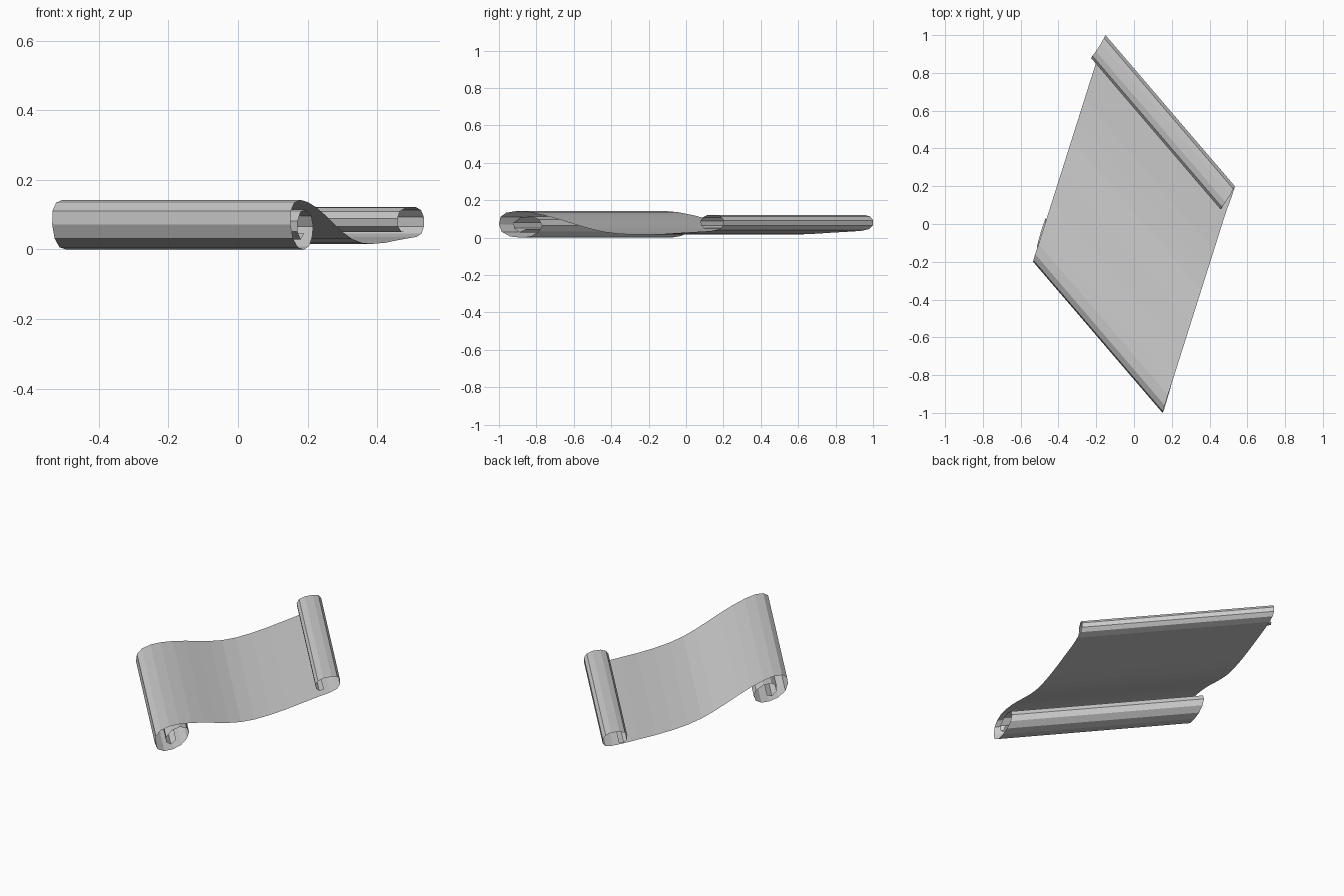
import bpy, bmesh
from math import cos, sin, radians
from mathutils import Vector

AXIS = Vector((-0.685, 0.80, 0.0))      # direction and length of both rolls


def edge_x(y):
    # skewed side edge of the sheet
    return 0.15 + (y + 1) * 0.317


# right-hand edge of the sheet, from inside the lower roll to inside the upper roll
edge = [Vector(p) for p in (
    # lower roll: inner curl, winding outwards
    (0.190, -0.855, 0.050), (0.180, -0.890, 0.032), (0.171, -0.920, 0.055),
    (0.171, -0.922, 0.085), (0.180, -0.885, 0.112), (0.195, -0.830, 0.118),
    (0.211, -0.785, 0.100), (0.216, -0.770, 0.070), (0.213, -0.785, 0.038),
    (0.204, -0.825, 0.013), (0.190, -0.880, 0.004), (0.172, -0.940, 0.010),
    (0.158, -0.985, 0.035), (0.151, -1.000, 0.075), (0.152, -0.992, 0.115),
    (0.162, -0.960, 0.138), (0.180, -0.905, 0.146))]

# open sheet: falls from the lower roll, then runs nearly flat
edge += [Vector((edge_x(y), y, z)) for y, z in (
    (-0.84, 0.140), (-0.76, 0.124), (-0.68, 0.102), (-0.60, 0.077),
    (-0.52, 0.053), (-0.44, 0.034), (-0.35, 0.023), (-0.25, 0.020),
    (-0.14, 0.023), (-0.03, 0.030), (0.07, 0.036))]

# upper roll
edge += [Vector(p) for p in (
    (0.514, 0.135, 0.040), (0.528, 0.180, 0.050), (0.534, 0.200, 0.070),
    (0.534, 0.200, 0.097), (0.526, 0.185, 0.117), (0.510, 0.155, 0.126),
    (0.484, 0.115, 0.125), (0.465, 0.090, 0.113), (0.458, 0.078, 0.093),
    (0.460, 0.080, 0.070), (0.470, 0.095, 0.054), (0.485, 0.118, 0.056))]

# sweep the edge along the roll axis into a single thin sheet
bm = bmesh.new()
near = [bm.verts.new(p) for p in edge]
far = [bm.verts.new(p + AXIS) for p in edge]
for i in range(len(edge) - 1):
    bm.faces.new((near[i], near[i + 1], far[i + 1], far[i]))

mesh = bpy.data.meshes.new("scroll_sheet")
bm.to_mesh(mesh)
bm.free()
scroll = bpy.data.objects.new("scroll_sheet", mesh)
bpy.context.collection.objects.link(scroll)

# centre on x and y, stand on z = 0
co = [v.co for v in mesh.vertices]
lo = Vector([min(c[i] for c in co) for i in range(3)])
hi = Vector([max(c[i] for c in co) for i in range(3)])
shift = Vector(((lo.x + hi.x) / 2, (lo.y + hi.y) / 2, lo.z))
for v in mesh.vertices:
    v.co -= shift
